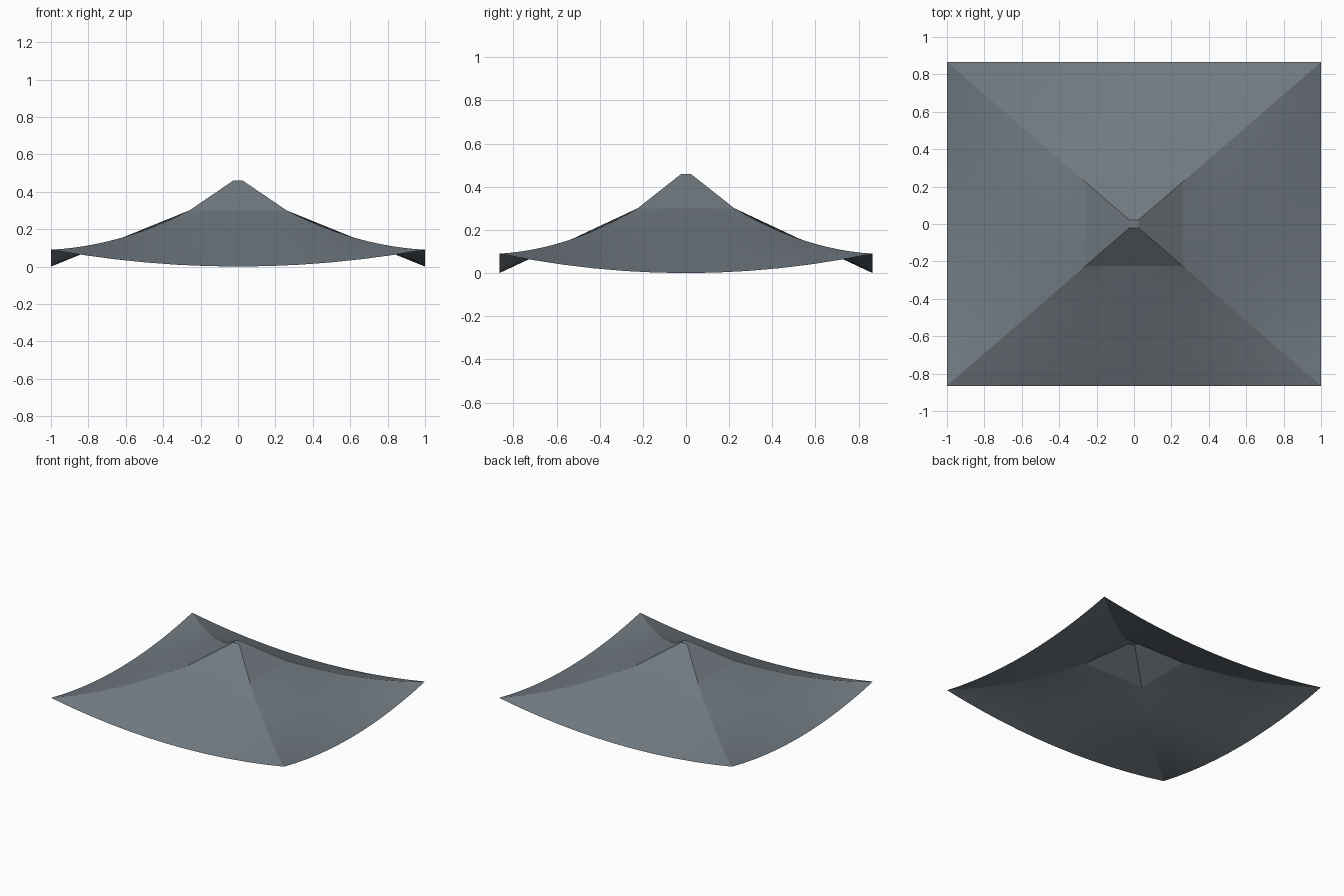
import bpy, bmesh, math

if "Cube" in bpy.data.objects:
    bpy.data.objects.remove(bpy.data.objects["Cube"])

slate = bpy.data.materials.new("slate grey")
slate.diffuse_color = (0.165, 0.195, 0.22, 1)
slate.use_nodes = True
slate.node_tree.nodes["Principled BSDF"].inputs["Base Color"].default_value = slate.diffuse_color

RATIO = 0.865            # depth / width of the plan
INNER, EAVE_X = 0.26, 1.0
N = 12                   # divisions across and down each slope


def finish(bm, name, angle):
    bmesh.ops.remove_doubles(bm, verts=bm.verts, dist=1e-5)
    mesh = bpy.data.meshes.new(name)
    bm.to_mesh(mesh)
    bm.free()
    mesh.materials.append(slate)
    ob = bpy.data.objects.new(name, mesh)
    bpy.context.collection.objects.link(ob)
    bpy.ops.object.select_all(action='DESELECT')
    ob.select_set(True)
    bpy.context.view_layer.objects.active = ob
    bpy.ops.object.shade_smooth_by_angle(angle=math.radians(angle))
    return ob


def slope_point(side, t, u):
    # straight fall in the middle of a slope, sagging curve along the hips
    r = INNER + (EAVE_X - INNER) * t
    middle = 0.3 * (1 - t)
    hip = 0.3 - 0.382 * t + 0.172 * t * t
    z = middle + (hip - middle) * u * u
    x, y = u * r, -r
    for _ in range(side):
        x, y = -y, x
    return (x, y * RATIO, z)


# Flared lower roof: four slopes with upturned corners, open underneath
bm = bmesh.new()
for side in range(4):
    grid = [[bm.verts.new(slope_point(side, i / N, 2 * j / N - 1))
             for j in range(N + 1)] for i in range(N + 1)]
    for i in range(N):
        for j in range(N):
            bm.faces.new((grid[i][j], grid[i + 1][j],
                          grid[i + 1][j + 1], grid[i][j + 1]))
finish(bm, "flared_roof", 20)

# Steep cap: truncated pyramid with a tiny flat top
bm = bmesh.new()
rings = [[bm.verts.new((sx * r, sy * r * RATIO, z))
          for sx, sy in ((-1, -1), (1, -1), (1, 1), (-1, 1))]
         for r, z in ((INNER, 0.3), (0.025, 0.46))]
for k in range(4):
    n = (k + 1) % 4
    bm.faces.new((rings[0][k], rings[0][n], rings[1][n], rings[1][k]))
bm.faces.new(rings[1])
finish(bm, "peak_cap", 20)
